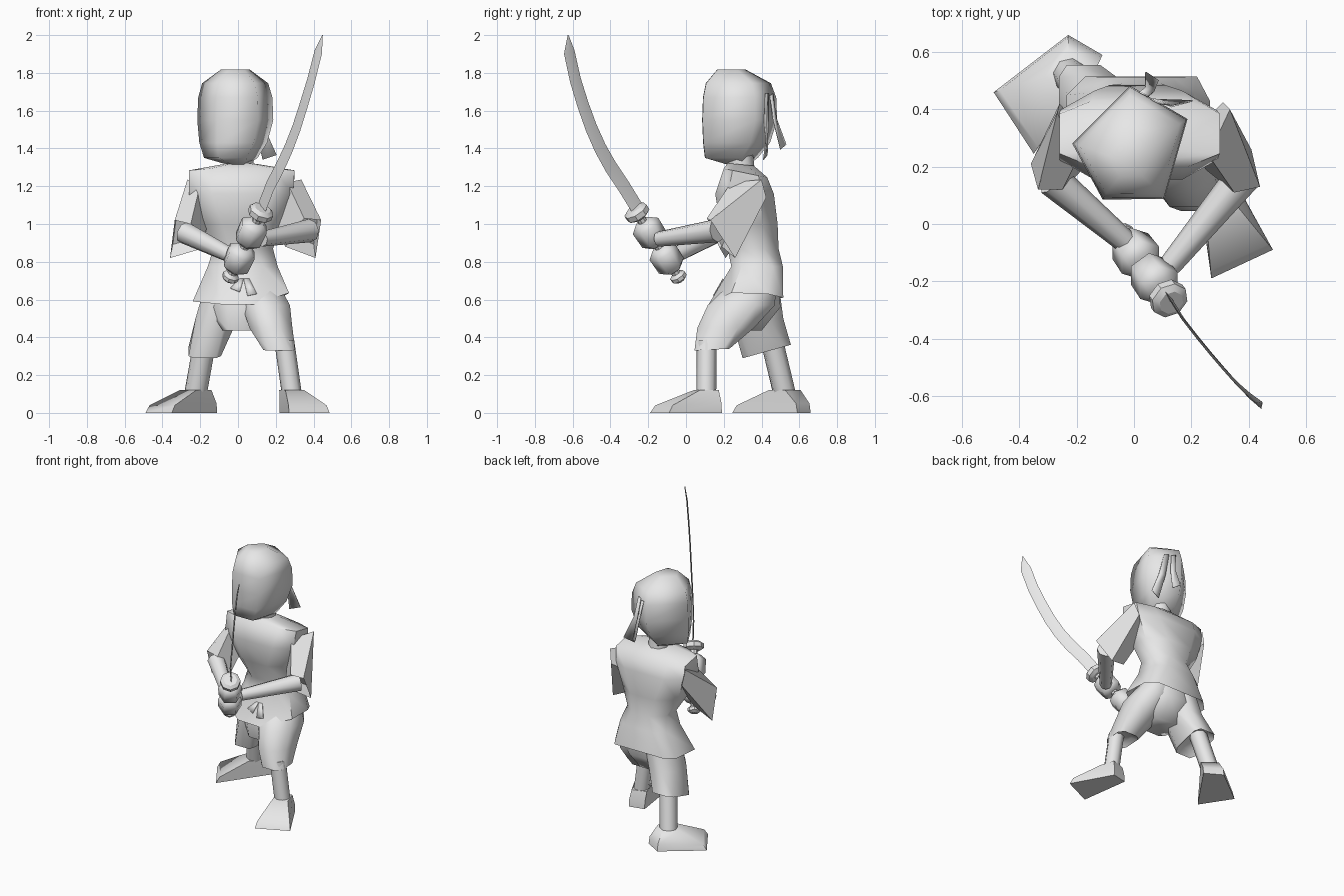
import bpy, bmesh, math
from mathutils import Vector

cube = bpy.data.objects.get("Cube")
if cube:
    bpy.data.objects.remove(cube, do_unlink=True)

grey = bpy.data.materials.new("light_grey")
grey.use_nodes = True
grey.diffuse_color = (0.8, 0.8, 0.8, 1)
grey.node_tree.nodes["Principled BSDF"].inputs["Base Color"].default_value = (0.8, 0.8, 0.8, 1)


def finish(name, bm, angle):
    bmesh.ops.recalc_face_normals(bm, faces=bm.faces)
    mesh = bpy.data.meshes.new(name)
    bm.to_mesh(mesh)
    bm.free()
    mesh.materials.append(grey)
    ob = bpy.data.objects.new(name, mesh)
    bpy.context.collection.objects.link(ob)
    bpy.ops.object.select_all(action='DESELECT')
    ob.select_set(True)
    bpy.context.view_layer.objects.active = ob
    bpy.ops.object.shade_smooth_by_angle(angle=math.radians(angle))
    return ob


def loft(name, rings, angle=50):
    """Skin a list of equal-sized point rings and cap both ends."""
    bm = bmesh.new()
    rows = [[bm.verts.new(p) for p in r] for r in rings]
    n = len(rows[0])
    for a, b in zip(rows, rows[1:]):
        for i in range(n):
            j = (i + 1) % n
            bm.faces.new((a[i], a[j], b[j], b[i]))
    bm.faces.new(rows[0])
    bm.faces.new(rows[-1])
    return finish(name, bm, angle)


def tube(name, stations, n=8, angle=50):
    """Round limb through (point, radius) stations."""
    pts = [Vector(p) for p, r in stations]
    q = (pts[-1] - pts[0]).to_track_quat('Z', 'Y')
    rings = []
    for p, (_, r) in zip(pts, stations):
        rings.append([p + q @ Vector((r * math.cos(t), r * math.sin(t), 0))
                      for t in (2 * math.pi * i / n for i in range(n))])
    return loft(name, rings, angle)


def octo(z, x0, x1, y0, y1, tilt=0.0, c=0.28):
    """Eight-sided horizontal ring inside a rectangle, tilted along y."""
    a, b, ym = c * (x1 - x0), c * (y1 - y0), (y0 + y1) / 2
    xy = [(x1, y0 + b), (x1, y1 - b), (x1 - a, y1), (x0 + a, y1),
          (x0, y1 - b), (x0, y0 + b), (x0 + a, y0), (x1 - a, y0)]
    return [(x, y, z + tilt * (y - ym)) for x, y in xy]


def shrink(ring, f, offset):
    c = sum((Vector(p) for p in ring), Vector()) / len(ring)
    return [c + (Vector(p) - c) * f + Vector(offset) for p in ring]


def strip(name, pairs):
    """Thin cloth strip through pairs of edge points."""
    bm = bmesh.new()
    rows = [[bm.verts.new(p) for p in pr] for pr in pairs]
    for a, b in zip(rows, rows[1:]):
        bm.faces.new((a[0], a[1], b[1], b[0]))
    ob = finish(name, bm, 30)
    mod = ob.modifiers.new("thickness", 'SOLIDIFY')
    mod.thickness = 0.005
    mod.offset = 0
    return ob


# Head: five-sided, slightly turned
head_angles = [math.radians(a) for a in (240, 301, 27, 93, 177)]
head_rings = [(1.315, 0.06, 0.0, 0.27), (1.35, 0.15, -0.03, 0.23),
              (1.43, 0.19, -0.015, 0.255), (1.55, 0.213, -0.003, 0.27),
              (1.67, 0.208, -0.003, 0.27), (1.745, 0.185, -0.005, 0.265),
              (1.818, 0.08, -0.01, 0.235)]
loft("head", [[(cx + r * math.cos(a), cy + r * math.sin(a), z) for a in head_angles]
              for z, r, cx, cy in head_rings], 85)
tube("neck", [((0.015, 0.3, 1.25), 0.07), ((0.01, 0.28, 1.38), 0.075)])

# Headband tails, tucked into the head at the top
strip("headband_tail_back", [((0.02, 0.46, 1.69), (0.05, 0.445, 1.68)),
                             ((0.04, 0.478, 1.56), (0.07, 0.462, 1.55)),
                             ((0.04, 0.53, 1.42), (0.085, 0.50, 1.395))])
strip("headband_tail_side", [((0.06, 0.436, 1.69), (0.09, 0.42, 1.69)),
                             ((0.09, 0.434, 1.52), (0.13, 0.415, 1.53)),
                             ((0.13, 0.41, 1.34), (0.205, 0.43, 1.365))])

# Tunic with flared skirt, hollow underneath
hem = [(0.27, 0.24, 0.635), (0.265, 0.43, 0.63), (0.22, 0.515, 0.61), (-0.17, 0.515, 0.61),
       (-0.235, 0.45, 0.6), (-0.24, 0.24, 0.59), (-0.09, 0.13, 0.575), (0.09, 0.12, 0.575)]
loft("tunic", [
    octo(1.315, -0.07, 0.10, 0.22, 0.36, -0.1),
    octo(1.27, -0.26, 0.30, 0.2, 0.43, -0.2, 0.2),
    octo(1.16, -0.26, 0.29, 0.155, 0.465, 0, 0.22),
    octo(1.0, -0.21, 0.235, 0.18, 0.485),
    octo(0.87, -0.13, 0.185, 0.22, 0.49),
    octo(0.775, -0.16, 0.21, 0.24, 0.513, 0, 0.2),
    hem, shrink(hem, 0.82, (0, 0.02, 0.05))], 55)

# Sash ends on the skirt front
def on_skirt(x, z):
    return (x, 0.234 - 0.575 * (0.775 - z), z)

strip("sash_end_right", [(on_skirt(0.01, 0.71), on_skirt(0.03, 0.71)),
                         (on_skirt(-0.04, 0.66), on_skirt(0.01, 0.64))])
strip("sash_end_left", [(on_skirt(0.03, 0.71), on_skirt(0.06, 0.71)),
                        (on_skirt(0.05, 0.62), on_skirt(0.1, 0.63))])

# Wide sleeves with recessed cuffs
sleeves = {
    "left_sleeve": ([(0.335, 0.40, 1.235), (0.31, 0.425, 1.14), (0.19, 0.3, 1.05), (0.26, 0.24, 1.22)],
                    [(0.44, 0.13, 1.02), (0.41, 0.26, 0.82), (0.25, 0.19, 0.88), (0.35, 0.11, 1.03)]),
    "right_sleeve": ([(-0.268, 0.39, 1.235), (-0.26, 0.42, 1.13), (-0.15, 0.3, 1.05), (-0.2, 0.22, 1.21)],
                     [(-0.335, 0.12, 1.02), (-0.36, 0.21, 0.82), (-0.19, 0.18, 0.87), (-0.25, 0.12, 1.0)])}
for name, (top, cuff) in sleeves.items():
    loft(name, [top, cuff, shrink(cuff, 0.8, (0, 0.03, 0.05))], 40)

tube("left_forearm", [((0.38, 0.165, 0.965), 0.062), ((0.125, -0.145, 0.92), 0.04)])
tube("right_forearm", [((-0.285, 0.155, 0.955), 0.06), ((-0.02, -0.07, 0.825), 0.04)])

# Sword grip, fists, pommel and guard share one axis
base = Vector((-0.04, -0.04, 0.72))
axis = Vector((0.367, -0.505, 0.78)).normalized()


def on_grip(name, profile, n=8, angle=35):
    return tube(name, [(base + axis * t, r) for t, r in profile], n, angle)


on_grip("sword_grip", [(0, 0.025), (0.44, 0.025)])
on_grip("sword_pommel", [(-0.025, 0.025), (-0.01, 0.045), (0.01, 0.045), (0.025, 0.025)])
on_grip("sword_guard", [(0.405, 0.045), (0.42, 0.068), (0.45, 0.068), (0.465, 0.045)])
for name, t in (("right_hand", 0.125), ("left_hand", 0.3)):
    on_grip(name, [(t - 0.075, 0.05), (t - 0.05, 0.077), (t + 0.045, 0.08), (t + 0.075, 0.045)], 6, 55)

# Curved blade: thin diamond section swept along a bent path
side = Vector((0.82, 0.57, 0)).normalized()
path = [Vector(p) for p in [(0.12, -0.25, 1.07), (0.17, -0.33, 1.2), (0.222, -0.397, 1.3),
                            (0.268, -0.453, 1.4), (0.31, -0.502, 1.51), (0.348, -0.545, 1.63),
                            (0.387, -0.585, 1.76), (0.425, -0.618, 1.91), (0.447, -0.624, 2.0)]]
widths = [0.04, 0.04, 0.04, 0.039, 0.038, 0.037, 0.036, 0.035, 0.003]
blade = []
for i, (p, w) in enumerate(zip(path, widths)):
    d = (path[min(i + 1, 8)] - path[max(i - 1, 0)]).normalized()
    across = d.cross(side).normalized() * w
    thick = side * min(0.005, w)
    blade.append([p + across, p + thick, p - across, p - thick])
loft("sword_blade", blade, 30)

# Baggy shorts
loft("left_shorts_leg", [
    octo(0.69, 0.0, 0.21, 0.24, 0.48), octo(0.57, 0.02, 0.275, 0.115, 0.47),
    octo(0.45, 0.06, 0.288, 0.06, 0.36), octo(0.335, 0.135, 0.302, 0.045, 0.23, 0.05, 0.18),
    octo(0.36, 0.16, 0.28, 0.06, 0.2)], 60)
loft("right_shorts_leg", [
    octo(0.69, -0.17, 0.06, 0.25, 0.49), octo(0.5, -0.225, 0.0, 0.24, 0.515),
    octo(0.325, -0.262, -0.09, 0.3, 0.555, 0.28, 0.16),
    octo(0.36, -0.24, -0.12, 0.33, 0.53, 0.28)], 60)
loft("shorts_seat", [
    octo(0.69, -0.15, 0.2, 0.23, 0.49), octo(0.56, -0.16, 0.21, 0.18, 0.5),
    octo(0.435, -0.08, 0.12, 0.2, 0.4, 0, 0.15)], 60)

# Lower legs and wedge feet
legs = {
    "left": ((0.245, 0.11, 0.38), (0.285, 0.107, 0.1), 0.053,
             [(0.27, -0.19), (0.485, -0.09), (0.33, 0.19), (0.22, 0.165)]),
    "right": ((-0.175, 0.455, 0.38), (-0.225, 0.522, 0.1), 0.06,
              [(-0.49, 0.46), (-0.35, 0.245), (-0.11, 0.59), (-0.23, 0.66)])}
for side_name, (knee, ankle, r, sole) in legs.items():
    tube(side_name + "_lower_leg", [(knee, r), (ankle, r)])
    c = [Vector((x, y, 0)) for x, y in sole]
    fwd = (c[0] + c[1] - c[2] - c[3]).normalized()
    across = Vector((0, 0, 1)).cross(fwd) * r
    a = Vector((ankle[0], ankle[1], 0.12))
    top = [a + fwd * f * r + across * g for f, g in ((1, -1), (1, 1), (-1, 1), (-1, -1))]
    mid = [p.lerp(t, 0.12) for p, t in zip(c, top)]
    for p, h in zip(mid, (0.04, 0.04, 0.05, 0.05)):
        p.z = h
    loft(side_name + "_foot", [c, mid, top], 62)
